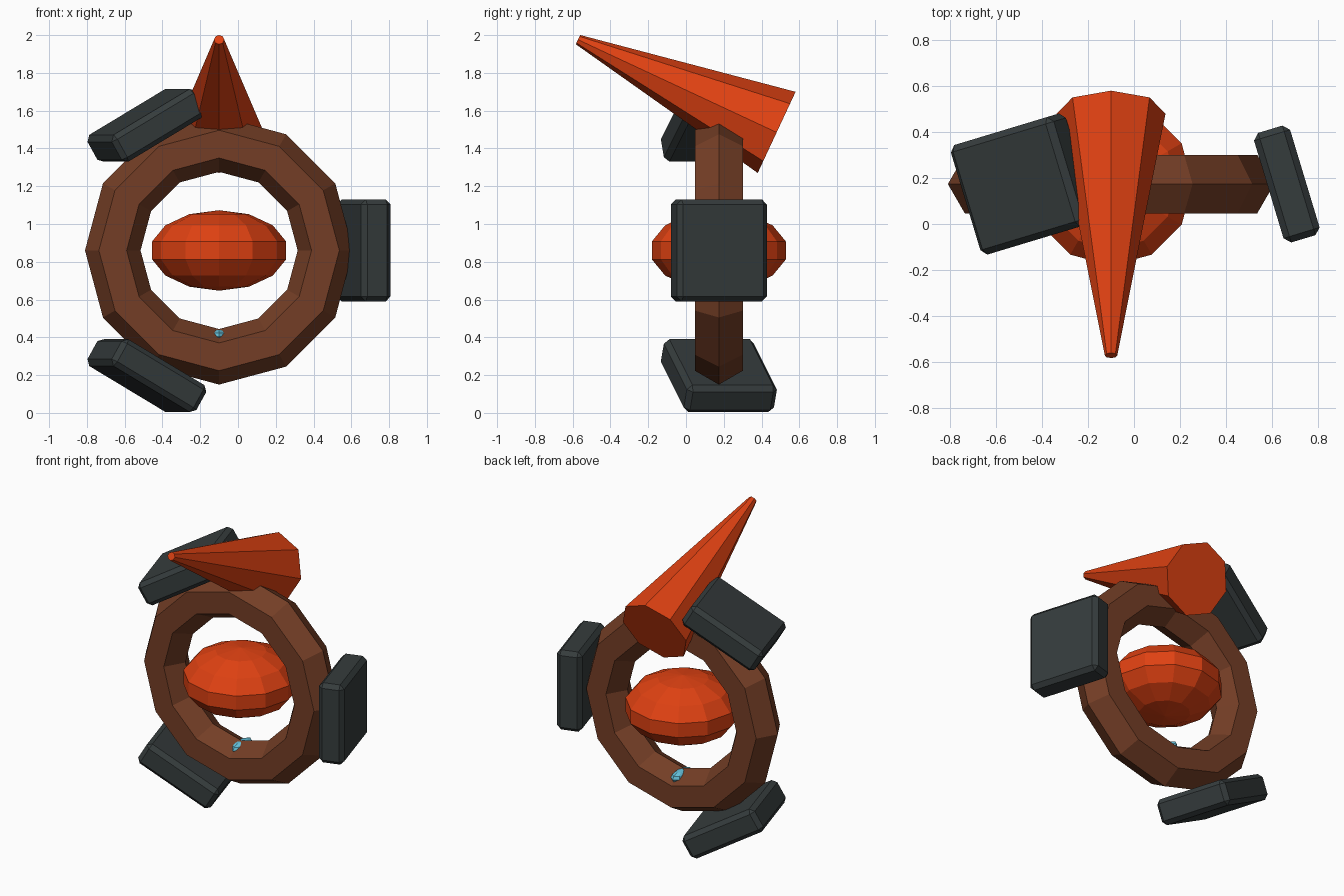
import bpy
import math
from mathutils import Matrix, Vector

cube = bpy.data.objects.get("Cube")
if cube:
    bpy.data.objects.remove(cube, do_unlink=True)


def material(name, rgb):
    mat = bpy.data.materials.new(name)
    mat.use_nodes = True
    color = (*rgb, 1.0)
    mat.diffuse_color = color
    mat.node_tree.nodes["Principled BSDF"].inputs["Base Color"].default_value = color
    return mat


orange = material("bright orange", (0.74, 0.053, 0.006))
brown = material("rust brown", (0.175, 0.048, 0.019))
slate = material("dark slate", (0.036, 0.045, 0.046))
cyan = material("light cyan", (0.13, 0.53, 0.70))

CENTER = Vector((-0.1, 0.174, 0.86))


def finish(name, mat):
    """Name the active primitive and give it one flat colour."""
    obj = bpy.context.object
    obj.name = name
    obj.data.materials.append(mat)
    bpy.ops.object.shade_flat()
    return obj


# Hexagonal-section ring standing upright
bpy.ops.mesh.primitive_torus_add(
    major_segments=12, minor_segments=6, major_radius=0.563, minor_radius=0.147,
    location=CENTER, rotation=(math.pi / 2, 0, 0))
finish("ring", brown)

# Flattened core floating in the ring
bpy.ops.mesh.primitive_uv_sphere_add(segments=12, ring_count=7, radius=0.364, location=CENTER)
core = finish("core", orange)
core.scale.z = 0.213 / 0.364

# Long tapered spike leaning forward over the ring
base, tip = Vector((-0.1, 0.48, 1.485)), Vector((-0.1, -0.572, 1.976))
axis = tip - base
bpy.ops.mesh.primitive_cone_add(
    vertices=8, radius1=0.237, radius2=0.027, depth=axis.length,
    location=(base + tip) / 2, rotation=(math.atan2(-axis.y, axis.z), 0, 0))
finish("spike", orange)

# Three chamfered plates spaced around the ring, all twisted about the vertical
twist = Matrix.Rotation(math.radians(16.8), 4, "Z")
for name, degrees in (("left_plate", 0), ("lower_plate", 120), ("upper_plate", 240)):
    turn = Matrix.Rotation(math.radians(degrees), 4, "Y")
    spot = CENTER + turn @ Vector((0.765, 0, 0))
    bpy.ops.mesh.primitive_cube_add(size=1)
    plate = finish(name, slate)
    plate.data.transform(Matrix.Diagonal((0.164, 0.498, 0.54, 1)))
    plate.matrix_world = Matrix.Translation(spot) @ twist @ turn
    bevel = plate.modifiers.new("chamfer", "BEVEL")
    bevel.width = 0.027
    bevel.segments = 1

# Small gem set into the bottom of the ring's inner face
bpy.ops.mesh.primitive_uv_sphere_add(segments=8, ring_count=6, radius=1, location=(-0.1, 0.188, 0.404))
gem = finish("gem", cyan)
gem.scale = (0.045, 0.1, 0.038)
